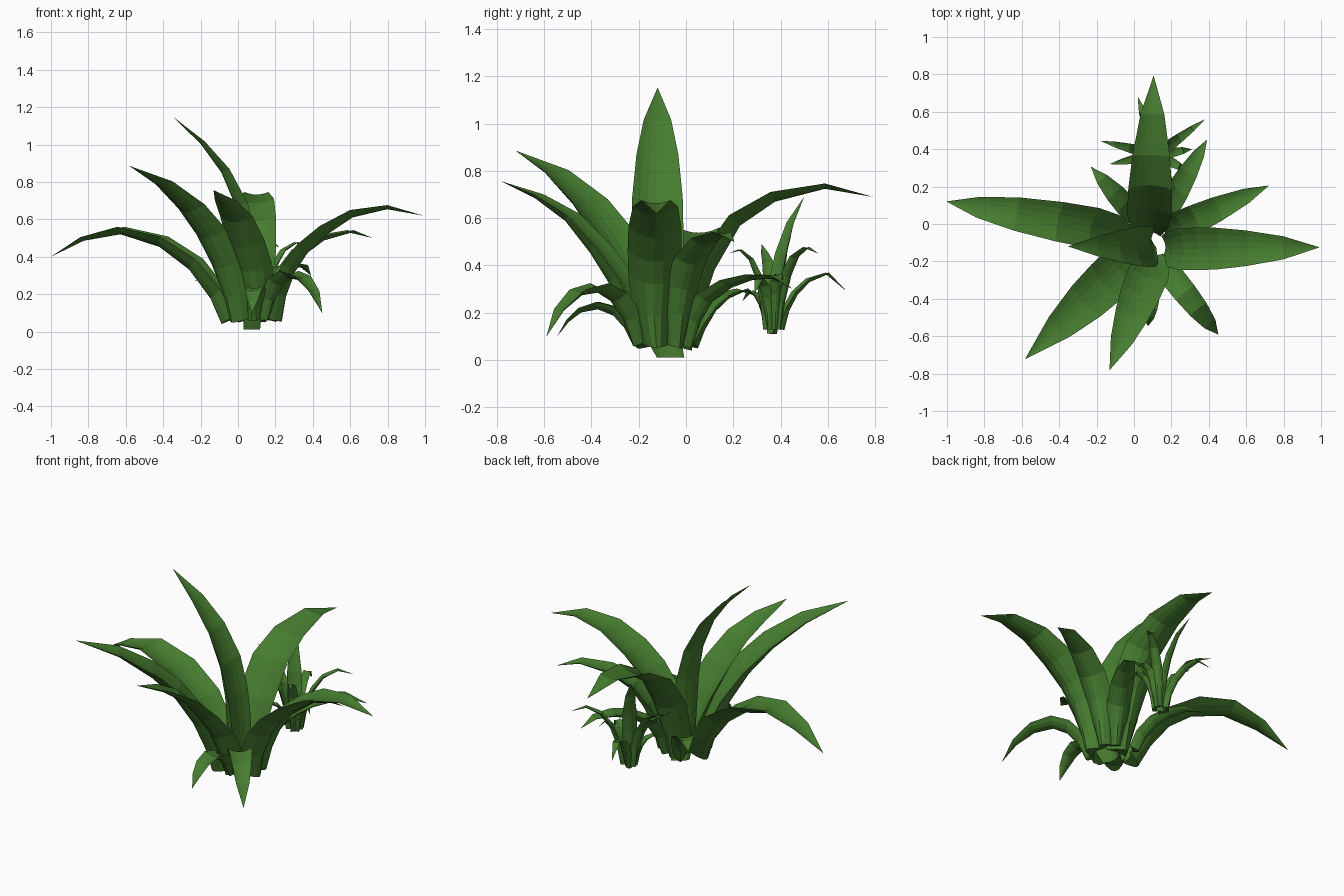
import bpy, bmesh
from mathutils import Vector

if "Cube" in bpy.data.objects:
    bpy.data.objects.remove(bpy.data.objects["Cube"])

green = bpy.data.materials.new("leaf_green")
green.diffuse_color = (0.062, 0.205, 0.029, 1)
green.use_nodes = True
green.node_tree.nodes["Principled BSDF"].inputs["Base Color"].default_value = green.diffuse_color

# relative width along a leaf (arc fraction, fraction of full width)
TAPER = [(0, .52), (.14, .82), (.29, 1), (.52, .97), (.7, .78), (.85, .49), (1, .01)]
ACROSS = [-1, -.66, -.33, 0, .33, .66, 1]


def taper(s):
    for (a, wa), (b, wb) in zip(TAPER, TAPER[1:]):
        if s <= b + 1e-6:
            return wa + (wb - wa) * (s - a) / (b - a)
    return .01


def leaf(name, base, tip, mids, width, thick=.065, bow=0):
    """Channelled blade; mids are (fraction of reach, height) between base and tip."""
    base, tip = Vector(base), Vector(tip)
    d = tip - base
    side = Vector((d.y, -d.x, 0)).normalized()
    path = [base]
    for t, z in mids:
        p = base.lerp(tip, t) + side * bow * (1 - t)   # bow shifts it sideways
        path.append(Vector((p.x, p.y, z)))
    path.append(tip)
    dist = [0]
    for a, b in zip(path, path[1:]):
        dist.append(dist[-1] + (b - a).length)
    bm = bmesh.new()
    rings = []
    for i, p in enumerate(path):
        s = dist[i] / dist[-1]
        tan = (path[min(i + 1, len(path) - 1)] - path[max(i - 1, 0)]).normalized()
        n = side.cross(tan)
        w = width / 2 * taper(s)
        h = w * (.38 - .2 * s)                         # channel depth
        th = thick * (1 - s) ** 1.3 + .002 * (s < 1)   # blade thickness
        c = p + n * th * .5
        up = [c + side * u * w + n * h * (u * u - .5) for u in ACROSS]
        low = [c + side * u * w + n * (h * (u * u - .5) - th * (1 - u * u))
               for u in ACROSS[-2:0:-1]]
        rings.append([bm.verts.new(v) for v in up + low])
    k = len(rings[0])
    for a, b in zip(rings, rings[1:]):
        for j in range(k):
            bm.faces.new((a[j], a[(j + 1) % k], b[(j + 1) % k], b[j]))
    bm.faces.new(rings[0])
    bm.faces.new(rings[-1])
    bmesh.ops.recalc_face_normals(bm, faces=bm.faces)
    me = bpy.data.meshes.new(name)
    bm.to_mesh(me)
    bm.free()
    me.materials.append(green)
    bpy.context.collection.objects.link(bpy.data.objects.new(name, me))


# large plant: long leaves
leaf("tall_leaf", (.07, -.07, .01), (-.35, -.12, 1.15),
     [(.0, .15), (.02, .32), (.06, .5), (.15, .68), (.35, .86), (.63, 1.01)],
     .225, bow=-.055)
leaf("left_leaf", (-.05, -.08, .06), (-1, .12, .4),
     [(.07, .2), (.2, .36), (.38, .48), (.61, .54), (.82, .495)], .22, bow=.03)
leaf("right_leaf", (.19, -.125, .06), (.99, -.125, .62),
     [(.03, .2), (.1, .34), (.19, .44), (.33, .54), (.52, .63), (.76, .665)], .23, bow=.01)
leaf("back_leaf", (.08, -.02, .05), (.105, .79, .69),
     [(.05, .22), (.13, .4), (.28, .59), (.48, .69), (.75, .735)], .24)
leaf("front_left_leaf", (0, -.17, .06), (-.58, -.72, .885),
     [(.05, .2), (.14, .36), (.28, .52), (.46, .66), (.7, .79)], .25)
leaf("front_leaf", (.085, -.18, .07), (-.13, -.78, .755),
     [(.07, .2), (.17, .34), (.32, .47), (.51, .6), (.74, .69)], .22, bow=-.025)

# large plant: short outer leaves
leaf("droop_leaf_right", (.14, -.2, .07), (.45, -.59, .1),
     [(.1, .18), (.25, .265), (.43, .305), (.65, .285), (.85, .21)], .13, .045)
leaf("droop_leaf_front", (.1, -.2, .07), (.075, -.545, .1),
     [(.12, .15), (.28, .205), (.5, .23), (.72, .21), (.87, .165)], .11, .04)
leaf("side_leaf", (.18, -.04, .06), (.72, .205, .5),
     [(.06, .2), (.14, .31), (.28, .42), (.5, .5), (.78, .535)], .16, .045)
leaf("back_right_leaf", (.13, .0, .06), (.39, .45, .3),
     [(.08, .17), (.2, .26), (.4, .32), (.62, .35), (.83, .35)], .13, .045)
leaf("back_left_leaf", (.02, .03, .06), (-.23, .305, .27),
     [(.1, .14), (.28, .22), (.5, .27), (.76, .295)], .12, .04)

# small plant behind
C = (.12, .37)
leaf("sprout_tall_leaf", (C[0], C[1], .11), (.02, .5, .69),
     [(.05, .22), (.15, .34), (.3, .45), (.58, .58)], .085, .025)
SPROUT = [  # tip x, y, z, peak height
    (.38, .56, .45, .475), (.02, .68, .29, .365), (.31, .4, .31, .36),
    (.28, .29, .28, .34), (.22, .18, .45, .465), (-.18, .445, .53, .5),
    (-.13, .32, .49, .45), (.0, .24, .25, .29)]
for i, (x, y, z, top) in enumerate(SPROUT):
    out = Vector((x - C[0], y - C[1], 0)).normalized() * .035
    g = top - .13
    leaf(f"sprout_leaf_{i + 1}", (C[0] + out.x, C[1] + out.y, .13), (x, y, z),
         [(.08, .13 + g * .35), (.22, .13 + g * .65), (.42, .13 + g * .88),
          (.7, top)], .06, .02)
